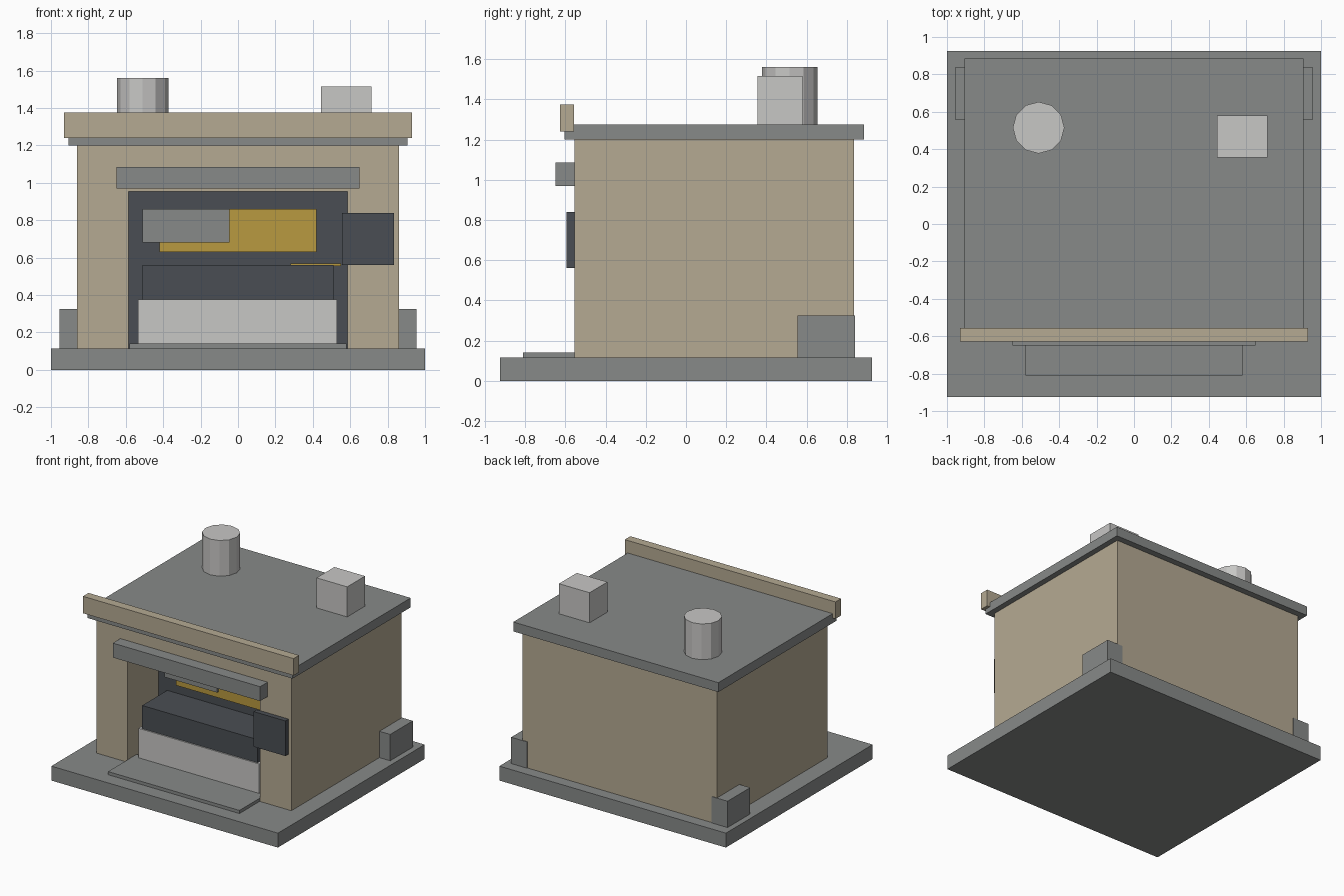
import bpy
import bmesh
from mathutils import Matrix, Vector

cube = bpy.data.objects.get("Cube")
if cube:
    bpy.data.objects.remove(cube, do_unlink=True)


def material(name, r, g, b):
    mat = bpy.data.materials.new(name)
    mat.use_nodes = True
    mat.diffuse_color = (r, g, b, 1)
    shader = next(n for n in mat.node_tree.nodes if n.type == 'BSDF_PRINCIPLED')
    shader.inputs["Base Color"].default_value = (r, g, b, 1)
    return mat


stone = material("warm beige stone", 0.46, 0.40, 0.29)
grey = material("mid grey", 0.245, 0.255, 0.25)
dark = material("dark charcoal", 0.068, 0.076, 0.087)
pale = material("pale grey", 0.575, 0.57, 0.56)
gold = material("amber gold", 0.48, 0.32, 0.05)


def finish(name, bm, mat):
    bmesh.ops.recalc_face_normals(bm, faces=bm.faces)
    mesh = bpy.data.meshes.new(name)
    bm.to_mesh(mesh)
    bm.free()
    mesh.materials.append(mat)
    obj = bpy.data.objects.new(name, mesh)
    bpy.context.collection.objects.link(obj)
    return obj


def box(name, mat, x, y, z):
    """Box from (min, max) ranges along each axis."""
    low, high = Vector((x[0], y[0], z[0])), Vector((x[1], y[1], z[1]))
    bm = bmesh.new()
    place = Matrix.Translation((low + high) / 2) @ Matrix.Diagonal((*(high - low), 1))
    bmesh.ops.create_cube(bm, size=1, matrix=place)
    return finish(name, bm, mat)


def cylinder(name, mat, x, y, z, radius, sides):
    bm = bmesh.new()
    bmesh.ops.create_cone(bm, cap_ends=True, segments=sides, radius1=radius,
                          radius2=radius, depth=z[1] - z[0],
                          matrix=Matrix.Translation((x, y, sum(z) / 2)))
    return finish(name, bm, mat)


def extruded_profile(name, mat, points, y):
    """Extrude an x-z outline along y."""
    bm = bmesh.new()
    face = bm.faces.new([bm.verts.new((px, y[0], pz)) for px, pz in points])
    grown = bmesh.ops.extrude_face_region(bm, geom=[face])["geom"]
    verts = [v for v in grown if isinstance(v, bmesh.types.BMVert)]
    bmesh.ops.translate(bm, verts=verts, vec=(0, y[1] - y[0], 0))
    return finish(name, bm, mat)


floor, eaves = 0.115, 1.2
front, recess, back = -0.555, -0.155, 0.835

# Ground slab and hearth
box("base_slab", grey, (-1, 1), (-0.925, 0.925), (0, floor))
box("hearth_slab", grey, (-0.58, 0.58), (-0.81, -0.45), (floor, 0.14))

# Building shell with a deep front opening
box("main_body", stone, (-0.86, 0.86), (recess, back), (floor, eaves))
extruded_profile("front_wall", stone, [
    (-0.86, floor), (-0.585, floor), (-0.585, 0.955), (0.585, 0.955),
    (0.585, floor), (0.86, floor), (0.86, eaves), (-0.86, eaves)],
    (front, recess))

# Roof
box("roof_slab", grey, (-0.905, 0.905), (-0.605, 0.885), (eaves, 1.275))
box("front_parapet", stone, (-0.93, 0.93), (-0.627, -0.557), (1.24, 1.375))
cylinder("roof_flue", pale, -0.51, 0.515, (1.275, 1.56), 0.138, 12)
box("roof_unit", pale, (0.445, 0.715), (0.355, 0.58), (1.275, 1.515))

# Front fittings
box("canopy_shelf", grey, (-0.65, 0.65), (-0.65, front), (0.97, 1.085))
box("side_hatch", dark, (0.555, 0.835), (-0.595, front), (0.56, 0.84))

# Recess contents
box("recess_panel", dark, (-0.585, 0.585), (recess - 0.009, recess), (floor, 0.955))
box("lower_counter", pale, (-0.535, 0.53), (-0.49, recess), (0.14, 0.375))
box("upper_counter", dark, (-0.51, 0.51), (-0.48, recess), (0.375, 0.56))
box("menu_panel", gold, (-0.42, 0.42), (-0.18, recess), (0.63, 0.86))
box("menu_cover", grey, (-0.51, -0.045), (-0.2, recess), (0.68, 0.86))
box("small_trim", gold, (0.28, 0.55), (-0.18, recess), (0.555, 0.57))

# Rear corner blocks on both sides
for label, side in (("left", 1), ("right", -1)):
    xs = sorted((side * 0.815, side * 0.955))
    box(label + "_corner_block", grey, xs, (0.555, 0.84), (floor, 0.325))
